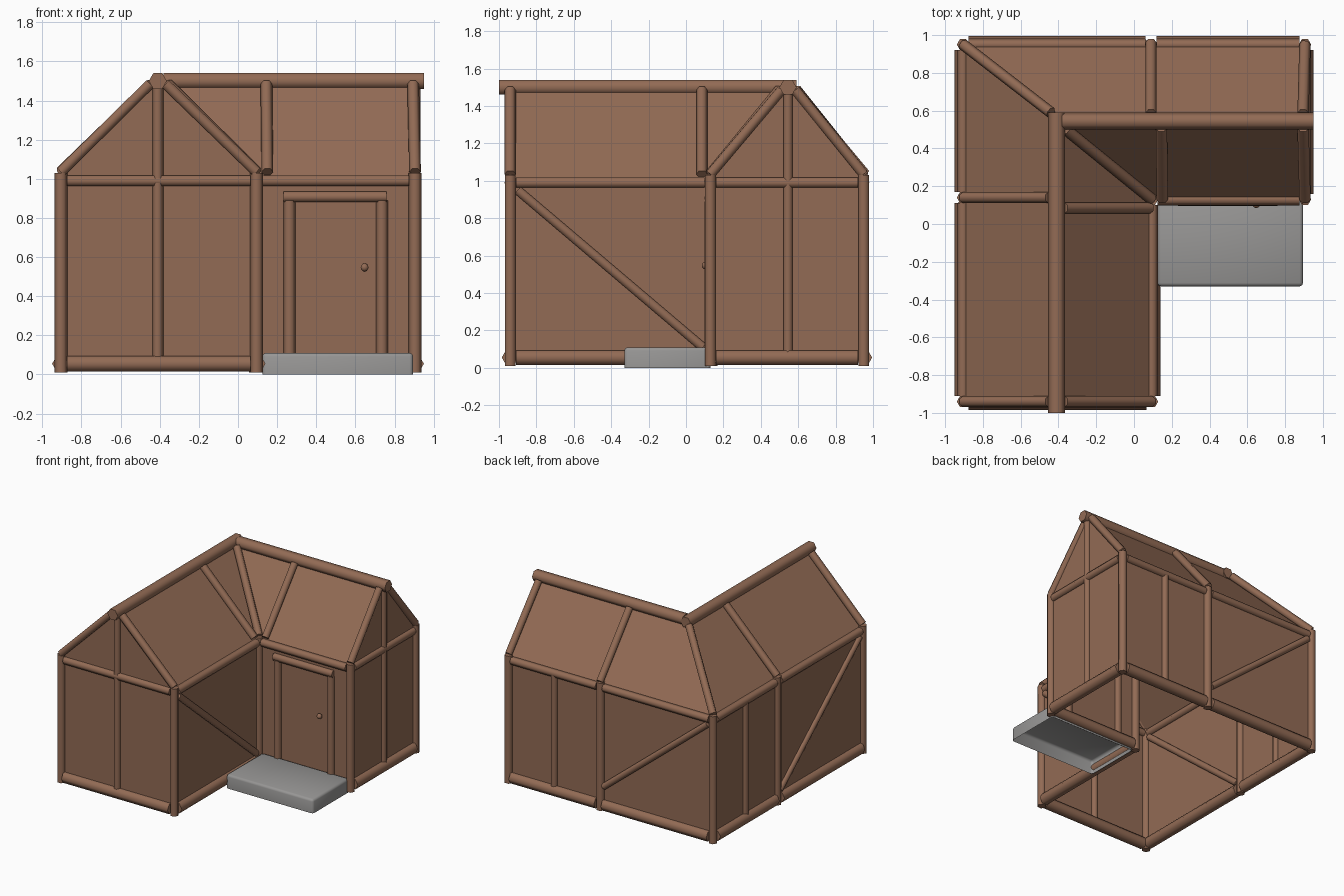
import bpy, bmesh, math
from mathutils import Vector

if "Cube" in bpy.data.objects:
    bpy.data.objects.remove(bpy.data.objects["Cube"])


def material(name, rgb):
    m = bpy.data.materials.new(name)
    m.diffuse_color = (*rgb, 1)
    m.use_nodes = True
    m.node_tree.nodes["Principled BSDF"].inputs["Base Color"].default_value = m.diffuse_color
    return m


WOOD = material("brown wood", (0.29, 0.147, 0.09))
STONE = material("grey stone", (0.31, 0.305, 0.30))


def finish(name, bm, mat, angle=None):
    bmesh.ops.recalc_face_normals(bm, faces=bm.faces)
    mesh = bpy.data.meshes.new(name)
    bm.to_mesh(mesh)
    bm.free()
    mesh.materials.append(mat)
    ob = bpy.data.objects.new(name, mesh)
    bpy.context.collection.objects.link(ob)
    if angle:
        bpy.ops.object.select_all(action='DESELECT')
        ob.select_set(True)
        bpy.context.view_layer.objects.active = ob
        bpy.ops.object.shade_smooth_by_angle(angle=math.radians(angle))
    return ob


def beam(name, a, b, r=0.03):
    """Six-sided log from a to b, widest sideways."""
    a, b = Vector(a), Vector(b)
    d = (b - a).normalized()
    side = Vector((1, 0, 0)) if abs(d.z) > 0.99 else d.cross(Vector((0, 0, 1))).normalized()
    up = side.cross(d)
    bm = bmesh.new()
    rings = []
    for p in (a, b):
        rings.append([bm.verts.new(p + r * (math.cos(t) * side + math.sin(t) * up))
                      for t in (i * math.pi / 3 for i in range(6))])
    for i in range(6):
        j = (i + 1) % 6
        bm.faces.new((rings[0][i], rings[0][j], rings[1][j], rings[1][i]))
    bm.faces.new(rings[0])
    bm.faces.new(rings[1])
    return finish(name, bm, WOOD, 70)


# Key plan lines: left, inner corner and right x; front, inner corner and back y
XL, XC, XR = -0.905, 0.095, 0.905
YF, YC, YB = -0.94, 0.13, 0.95
RX, RY, RZ, EZ = -0.41, 0.545, 1.5, 1.0
plan = [(XL, YF), (XC, YF), (XC, YC), (XR, YC), (XR, YB), (XL, YB)]

# Wall and roof panels as one open shell
bm = bmesh.new()
low = [bm.verts.new((x, y, 0.04)) for x, y in plan]
A, B, C, D, E, F = top = [bm.verts.new((x, y, EZ)) for x, y in plan]
G, J, R = [bm.verts.new(p) for p in ((RX, YF, RZ), (RX, RY, RZ), (XR, RY, RZ))]
for i in range(6):
    j = (i + 1) % 6
    bm.faces.new((low[i], low[j], top[j], top[i]))
for f in ((A, B, G), (B, C, J, G), (C, D, R, J), (D, E, R), (E, F, J, R), (F, A, G, J)):
    bm.faces.new(f)
finish("wall_and_roof_panels", bm, WOOD)

# Corner posts, and mid posts on the back and left walls
MX, MY = 0.09, 0.14
for i, (x, y) in enumerate(plan + [(MX, YB), (XL, MY)]):
    beam(f"post_{i}", (x, y, 0.01), (x, y, 1.03), 0.033)

# Sills and eave beams between neighbouring posts
loop = plan[:5] + [(MX, YB)] + plan[5:] + [(XL, MY)]
for i, p in enumerate(loop):
    p, q = Vector((*p, 0)), Vector((*loop[(i + 1) % len(loop)], 0))
    gap = (q - p).normalized() * 0.03
    for name, z, r in (("sill", 0.055, 0.045), ("eave_beam", 0.99, 0.031)):
        h = Vector((0, 0, z))
        beam(f"{name}_{i}", p + gap + h, q - gap + h, r)

# Ridge beams
beam("ridge_front_wing", (RX, -1.0, RZ), (RX, 0.59, RZ), 0.046)
beam("ridge_right_wing", (-0.38, RY, RZ), (0.95, RY, RZ), 0.046)

# Rafters: eave point to ridge point
rafters = {
    "front_gable_left": ((XL, YF), (RX - 0.04, YF)),
    "front_gable_right": ((XC, YF), (RX + 0.04, YF)),
    "left_mid": ((XL, MY), (RX - 0.04, MY)),
    "inner_mid": ((XC - 0.01, 0.085), (RX + 0.04, 0.085)),
    "valley": ((XC, YC), (RX + 0.05, RY - 0.045)),
    "hip": ((XL, YB), (RX - 0.03, RY + 0.045)),
    "right_front_mid": ((0.15, YC), (0.145, RY - 0.035)),
    "right_back_mid": ((MX, YB + 0.01), (MX, RY + 0.04)),
    "right_gable_front": ((XR, YC), (XR - 0.01, RY - 0.035)),
    "right_gable_back": ((XR, YB), (XR - 0.01, RY + 0.04)),
}
for name, (p, q) in rafters.items():
    beam("rafter_" + name, (*p, 1.035), (*q, 1.485), 0.03)

# Studs: gable centres and short wall studs
beam("front_gable_stud", (RX, YF, 0.08), (RX, YF, RZ - 0.02), 0.028)
beam("right_gable_stud", (XR, RY, 0.08), (XR, RY, RZ - 0.02), 0.028)
beam("back_stud", (0.5, YB, 0.08), (0.5, YB, 0.98), 0.028)
beam("left_stud", (XL, RY, 0.08), (XL, RY, 0.98), 0.028)

# Diagonal braces
beam("brace_inner", (XC, YF + 0.04, 0.95), (XC, YC - 0.04, 0.11), 0.028)
beam("brace_left", (XL, YF + 0.04, 0.95), (XL, MY - 0.03, 0.11), 0.028)
beam("brace_back", (XL + 0.04, YB, 0.95), (MX - 0.03, YB, 0.2), 0.028)

# Door frame and knob
for side, x in (("left", 0.263), ("right", 0.736)):
    beam("door_jamb_" + side, (x, 0.127, 0.08), (x, 0.127, 0.89), 0.031)
beam("door_header", (0.233, 0.127, 0.908), (0.76, 0.127, 0.908), 0.031)
bm = bmesh.new()
bmesh.ops.create_uvsphere(bm, u_segments=10, v_segments=6, radius=0.021)
bmesh.ops.translate(bm, verts=bm.verts, vec=(0.647, 0.105, 0.547))
finish("door_knob", bm, WOOD, 60)

# Stone doorstep: hollow slab with softened top and upright edges
bm = bmesh.new()
bmesh.ops.create_cube(bm, size=1)
for v in bm.verts:
    v.co = Vector((0.51 + v.co.x * 0.77, -0.1 + v.co.y * 0.46, 0.055 + v.co.z * 0.11))
bottom = min(bm.faces, key=lambda f: f.calc_center_median().z)
bmesh.ops.delete(bm, geom=[bottom], context='FACES_ONLY')
edges = [e for e in bm.edges if max(v.co.z for v in e.verts) > 0.05]
bmesh.ops.bevel(bm, geom=edges, offset=0.018, segments=2, profile=0.5, affect='EDGES')
finish("doorstep", bm, STONE, 50)
